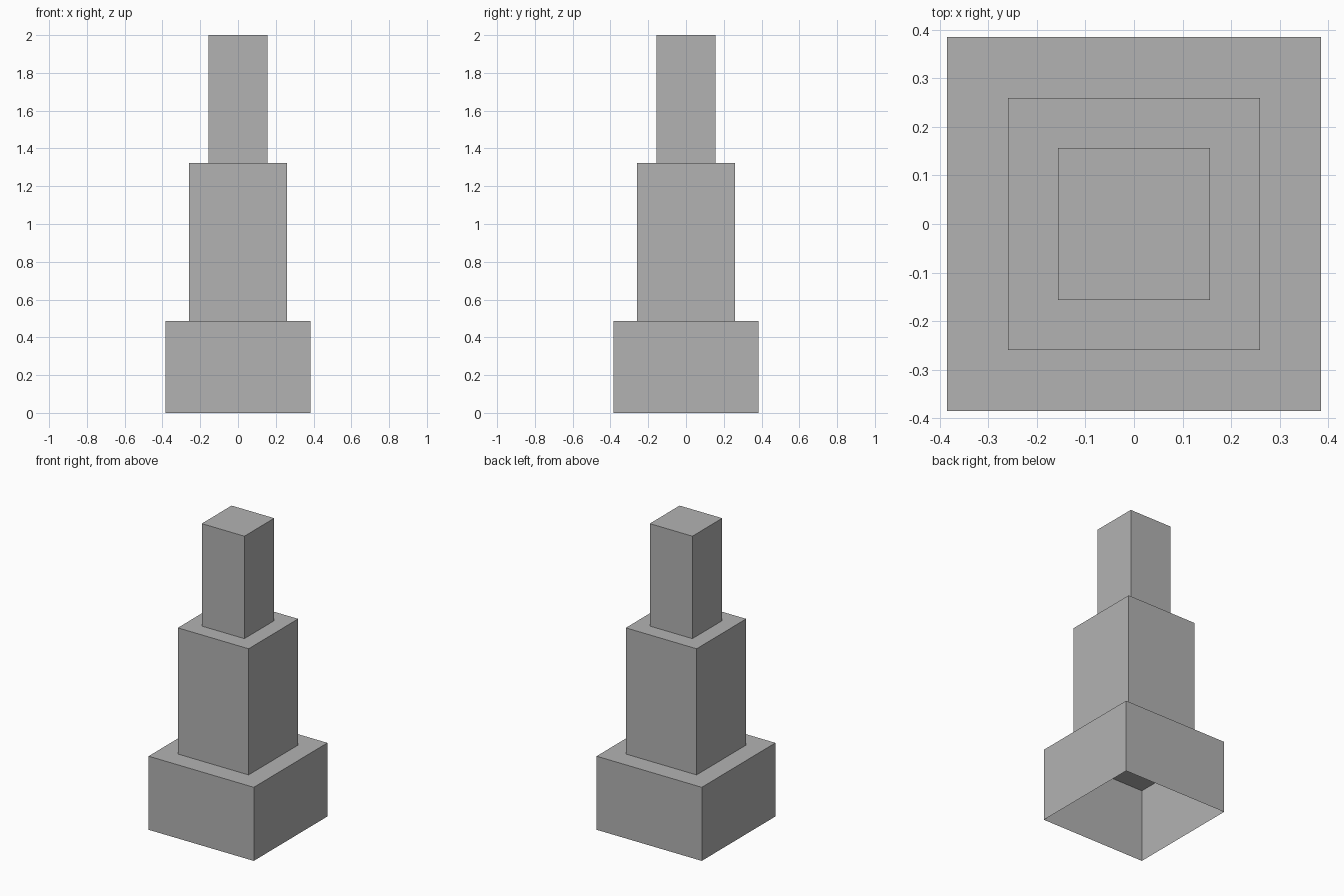
import bpy
import bmesh

cube = bpy.data.objects.get("Cube")
if cube:
    bpy.data.objects.remove(cube, do_unlink=True)

# Plain grey material
grey = bpy.data.materials.new("plain_grey")
grey.use_nodes = True
colour = (0.45, 0.45, 0.45, 1)
grey.diffuse_color = colour
grey.node_tree.nodes["Principled BSDF"].inputs["Base Color"].default_value = colour

# Half width and top height of each tier, from the ground up
tiers = [(0.385, 0.487), (0.259, 1.322), (0.156, 2.0)]


def square(bm, half, z):
    return [bm.verts.new((x * half, y * half, z))
            for x, y in ((-1, -1), (1, -1), (1, 1), (-1, 1))]


def bridge(bm, lower, upper):
    for i in range(4):
        j = (i + 1) % 4
        bm.faces.new((lower[i], lower[j], upper[j], upper[i]))


# Stepped tower: one hollow shell, open at the bottom
bm = bmesh.new()
floor = 0
ring = None
for half, top in tiers:
    base = square(bm, half, floor)
    if ring:
        bridge(bm, ring, base)  # ledge between tiers
    ring = square(bm, half, top)
    bridge(bm, base, ring)  # walls
    floor = top
bm.faces.new(ring)  # roof

mesh = bpy.data.meshes.new("stepped_tower")
bm.to_mesh(mesh)
bm.free()
mesh.materials.append(grey)
tower = bpy.data.objects.new("stepped_tower", mesh)
bpy.context.collection.objects.link(tower)
